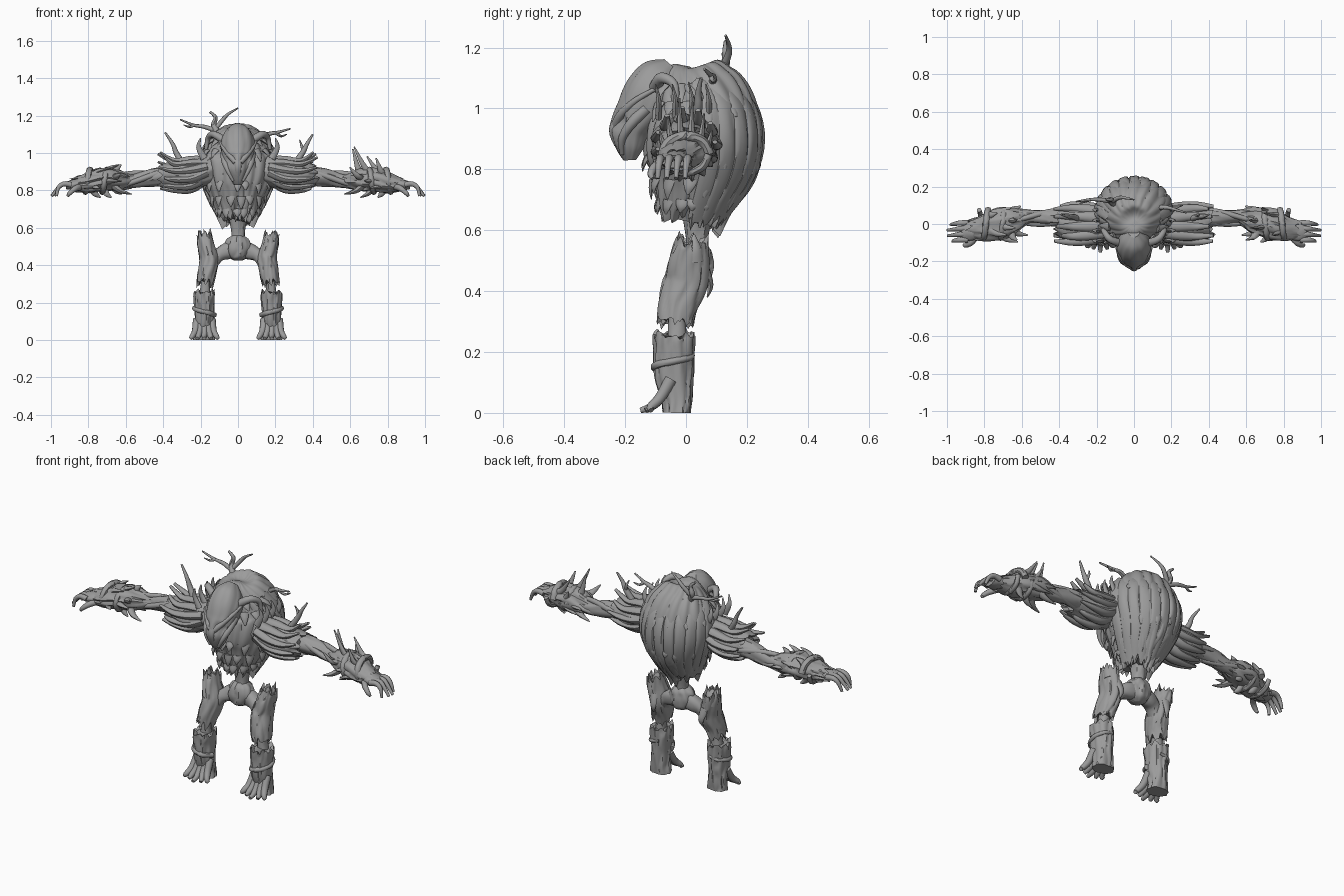
import bpy
import bmesh
import random
from math import sin, cos, pi, radians
from mathutils import Vector, noise

random.seed(4)
if "Cube" in bpy.data.objects:
    bpy.data.objects.remove(bpy.data.objects["Cube"])

bark_grey = bpy.data.materials.new("bark_grey")
bark_grey.use_nodes = True
grey = (.33, .33, .33, 1)
bark_grey.diffuse_color = grey
bark_grey.node_tree.nodes["Principled BSDF"].inputs["Base Color"].default_value = grey


def sample(rings, t):
    """Smooth interpolation of (x, y, z, width, depth) rings."""
    last = len(rings) - 1
    f = t * last
    i = min(int(f), last - 1)
    f -= i
    a, b, c, d = (Vector(rings[min(max(i + k, 0), last)]) for k in (-1, 0, 1, 2))
    return b + (c - a) * (f / 2) + (a * 2 - b * 5 + c * 4 - d) * (f * f / 2) \
        + (b * 3 - a - c * 3 + d) * (f * f * f / 2)


def loft(bm, rings, n=12, steps=4, ref=None, bark=0, ridges=6, jag=(0, 0)):
    """Skin elliptical rings; bark adds ridges, jag tears the two ends."""
    count = (len(rings) - 1) * steps
    keys = [sample(rings, j / count) for j in range(count + 1)]
    mids = [Vector(k[:3]) for k in keys]
    span = (mids[-1] - mids[0]).normalized()
    if ref is None:
        ref = Vector((0, 1, 0)) if abs(span.x) > .75 else Vector((1, 0, 0))
    loops = []
    for j, key in enumerate(keys):
        axis = (mids[min(j + 1, count)] - mids[max(j - 1, 0)]).normalized()
        u = (ref - axis * ref.dot(axis)).normalized()
        v = axis.cross(u)
        t = j / count
        tear = jag[1] * max(0, t * 3 - 2) - jag[0] * max(0, 1 - t * 3)
        loop = []
        for k in range(n):
            a = 2 * pi * k / n
            spot = Vector((cos(a) * 2, sin(a) * 2, t * 3)) + mids[0] * 5
            wobble = noise.noise(spot)
            size = 1 + bark * (abs(sin(ridges * a / 2 + wobble * 2)) - .6 + wobble * .6)
            tooth = abs((k * ridges / n) % 1 * 2 - 1) - .4 + noise.noise(spot * 2)
            loop.append(mids[j] + u * cos(a) * max(key[3], .002) * size
                        + v * sin(a) * max(key[4], .002) * size + axis * tear * tooth)
        loops.append(loop)
    # Torn ends turn inward so the rim has thickness
    for end, way in ((0, 1), (-1, -1)):
        if jag[end]:
            mid, inner = mids[end], mids[way * 2 if way > 0 else -3]
            rim = [p.lerp(mid, .25) + (inner - mid) * .6 for p in loops[end]]
            loops.insert(0 if end == 0 else len(loops), rim)
    verts = [[bm.verts.new(p) for p in loop] for loop in loops]
    for low, high in zip(verts, verts[1:]):
        for k in range(n):
            m = (k + 1) % n
            bm.faces.new((low[k], low[m], high[m], high[k]))
    bm.faces.new(verts[0])
    bm.faces.new(verts[-1])


def taper(points, wide, thick=None, end=.15):
    """Rings along a path that shrink toward its tip."""
    last = len(points) - 1
    out = []
    for i, p in enumerate(points):
        s = 1 - (1 - end) * (i / last) ** 1.4
        out.append((*p, wide * s, (thick or wide) * s))
    return out


def flip(rows, side):
    return [(r[0] * side, *r[1:]) for r in rows]


def finish(bm, name):
    for v in bm.verts:
        v.co.z = max(v.co.z, 0)
    bmesh.ops.recalc_face_normals(bm, faces=bm.faces)
    mesh = bpy.data.meshes.new(name)
    bm.to_mesh(mesh)
    bm.free()
    mesh.materials.append(bark_grey)
    ob = bpy.data.objects.new(name, mesh)
    bpy.context.collection.objects.link(ob)
    bpy.ops.object.select_all(action='DESELECT')
    ob.select_set(True)
    bpy.context.view_layer.objects.active = ob
    bpy.ops.object.shade_smooth_by_angle(angle=radians(45))
    return ob


# Torso shell with a ragged hem
trunk = [(0, .02, .64, .085, .10), (0, .03, .70, .125, .13), (0, .05, .80, .17, .18),
         (0, .055, .90, .2, .19), (0, .05, 1.0, .19, .175), (0, .02, 1.08, .14, .14),
         (0, 0, 1.125, .08, .09), (0, 0, 1.14, .01, .01)]
bm = bmesh.new()
loft(bm, trunk, n=112, steps=7, bark=.07, ridges=18, jag=(.05, 0))
finish(bm, "torso")


def on_trunk(t, a, out=0):
    s = sample(trunk, t)
    return (s[0] + (s[3] + out) * cos(a), s[1] + (s[4] + out) * sin(a), s[2])


def tangent(a):
    return Vector((-sin(a), cos(a), 0))


# Long bark strips down the back
bm = bmesh.new()
for k in range(11):
    a = pi * (k + .5) / 11
    low = random.uniform(.0, .12)
    path = [on_trunk(t, a) for t in (.72, .58, .42, .25, low)]
    loft(bm, [(*p, .03, .014) for p in path], n=16, ref=tangent(a), bark=.2, ridges=4, jag=(.02, .04))
finish(bm, "back_bark_strips")

# Pointed scales on chest, flanks and upper back
bm = bmesh.new()
for row, t in enumerate((.14, .24, .35, .6, .7)):
    for k in range(15):
        a = 2 * pi * (k + row % 2 / 2) / 15 + random.uniform(-.1, .1)
        drop = random.uniform(.06, .1)
        path = [on_trunk(t, a, -.01), on_trunk(t - drop / 2, a, .006), on_trunk(max(t - drop, 0), a, .014)]
        loft(bm, taper(path, .025, .01), n=8, ref=tangent(a))
finish(bm, "bark_scales")

# Head: a long mask narrowing to the chin, with sunken eyes
bm = bmesh.new()
loft(bm, [(0, -.185, .83, .02, .02), (0, -.185, .87, .045, .045), (0, -.18, .93, .065, .07),
          (0, -.145, .99, .085, .085), (0, -.11, 1.05, .09, .09), (0, -.07, 1.1, .07, .08),
          (0, -.04, 1.135, .03, .04)], n=48, steps=6, bark=.06, ridges=10)
for v in bm.verts:
    for side in (-1, 1):
        gap = (v.co - Vector((side * .042, -.225, .96))).length
        v.co.y += .03 * max(0, 1 - gap / .04)
finish(bm, "head")

bm = bmesh.new()
loft(bm, taper([(0, -.1, 1.12), (0, -.17, 1.06), (0, -.215, .99), (0, -.24, .93), (0, -.225, .88)],
               .026, .018, .6), n=12)
for side in (-1, 1):
    brow = [(.012, -.23, .95), (.045, -.21, .985), (.08, -.16, 1.03), (.1, -.09, 1.07)]
    cheek = [(.075, -.13, 1.0), (.07, -.18, .95), (.05, -.21, .9), (.025, -.21, .85)]
    horn = [(.08, -.1, 1.07), (.13, -.08, 1.1), (.16, -.04, 1.08), (.17, -.03, 1.02)]
    for path, size in ((brow, .016), (cheek, .02), (horn, .022)):
        loft(bm, taper(flip(path, side), size, end=.4), n=10)
finish(bm, "face_ridges")

# Twigs growing from the back and shoulders
twigs = [
    ([(-.08, .1, 1.05), (-.11, .11, 1.11), (-.13, .13, 1.15), (-.12, .13, 1.19), (-.15, .13, 1.22)], .02),
    ([(-.12, .12, 1.13), (-.08, .14, 1.18), (-.05, .14, 1.21), (0, .13, 1.24)], .013),
    ([(-.12, .12, 1.12), (-.18, .13, 1.14), (-.24, .13, 1.15), (-.31, .12, 1.18)], .013),
    ([(-.23, .13, 1.15), (-.26, .12, 1.14), (-.29, .11, 1.15)], .008),
    ([(.1, .08, 1.06), (.16, .09, 1.1), (.21, .08, 1.11), (.28, .06, 1.13)], .014),
    ([(.2, .08, 1.11), (.23, .09, 1.09), (.26, .1, 1.1)], .009),
    ([(-.3, .03, .95), (-.33, .04, 1.0), (-.35, .04, 1.05), (-.39, .05, 1.11)], .017),
    ([(.31, .03, .95), (.35, .04, 1.01), (.37, .04, 1.05), (.4, .05, 1.1)], .017),
    ([(.35, .04, 1.01), (.34, .05, 1.04), (.33, .04, 1.07)], .01)]
bm = bmesh.new()
for path, size in twigs:
    loft(bm, taper(path, size, end=.3), n=8)
finish(bm, "twigs")

for side, label in ((-1, "right"), (1, "left")):
    # Shoulder: a core wrapped in fat overlapping leaves
    bm = bmesh.new()
    loft(bm, flip([(.14, .01, .92, .09, .08), (.22, 0, .89, .1, .08), (.32, 0, .88, .1, .08),
                   (.41, .01, .88, .07, .06)], side), n=32, bark=.12, ridges=9, jag=(0, .03))
    for k in range(11):
        a = 2 * pi * k / 11
        c, s = cos(a), sin(a)
        reach = random.uniform(.39, .43)
        path = [(.17, c * .07, .91 + s * .05), (.25, c * .09, .885 + s * .08),
                (.34, c * .1, .88 + s * .08), (reach, c * .095, .89 + s * .08 + max(s, 0) * .035)]
        loft(bm, taper(flip(path, side), .034, .026, .25), n=10)
    for k in range(4):
        y = -.09 + k * .055
        loft(bm, taper(flip([(.18, y, .97), (.21, y, 1.03), (.2, y - .01, 1.08)], side), .02, .012), n=8)
    finish(bm, label + "_shoulder")

    # Arm of twisted roots
    bm = bmesh.new()
    loft(bm, flip([(.36, .03, .88, .05, .05), (.46, .035, .87, .042, .045), (.56, .04, .85, .036, .036),
                   (.66, .03, .85, .045, .04)], side), n=24, bark=.15, ridges=5)
    for k in range(3):
        path = []
        for i in range(6):
            a = 2 * pi * k / 3 + i * .45
            path.append((.38 + i * .055, .035 + cos(a) * .035, .875 - i * .005 + sin(a) * .033))
        loft(bm, taper(flip(path, side), .017, end=.7), n=8)
    finish(bm, label + "_arm")

    # Forearm cuff with thorny shards
    bm = bmesh.new()
    loft(bm, flip([(.58, .035, .85, .035, .035), (.65, .02, .855, .07, .055), (.73, .0, .855, .08, .06),
                   (.8, -.02, .84, .07, .055), (.87, -.03, .83, .05, .035)], side),
         n=36, bark=.18, ridges=8, jag=(.03, .03))
    for k in range(14):
        a = 2 * pi * k / 14
        c, s = cos(a), sin(a)
        base = .66 + k % 3 * .06
        lean = random.uniform(-.1, -.03)
        rise = random.uniform(.1, .14) if side > 0 and s > .2 else .035
        path = [(base, .01 + c * .055, .85 + s * .04), (base + lean * .4, c * .08, .85 + s * .07),
                (base + lean, c * .095, .85 + s * (.055 + rise))]
        loft(bm, taper(flip(path, side), .024, .018), n=8)
    for x in (.69, .78):
        band = []
        for i in range(9):
            a = pi * i / 4
            band.append((x + i * .006, cos(a) * .075, .85 + sin(a) * .06))
        loft(bm, taper(flip(band, side), .018, end=.7), n=8)
    finish(bm, label + "_forearm_cuff")

    # Hand with hooked fingers
    bm = bmesh.new()
    loft(bm, flip([(.83, -.03, .835, .045, .03), (.88, -.04, .83, .05, .028), (.92, -.04, .825, .04, .02)],
                  side), n=20, bark=.1, ridges=5)
    for k in range(4):
        y = -.085 + k * .03
        tip = (.97, .995, .998, .98)[k]
        path = [(.89, y, .83), (.93, y, .835), (.96, y - .004, .815), (tip, y - .008, .77)]
        loft(bm, taper(flip(path, side), .016, end=.45), n=10)
    loft(bm, taper(flip([(.84, -.06, .82), (.87, -.1, .81), (.9, -.115, .785), (.91, -.11, .77)], side),
                   .018, end=.4), n=10)
    finish(bm, label + "_hand")

    # Thigh: hollow trunk piece, torn at both ends
    bm = bmesh.new()
    loft(bm, flip([(.18, .02, .56, .04, .05), (.17, .01, .5, .045, .065), (.155, 0, .43, .05, .07),
                   (.165, -.025, .36, .05, .065), (.175, -.035, .305, .045, .06)], side),
         n=48, steps=5, bark=.12, ridges=8, jag=(.04, .03))
    loft(bm, taper(flip([(.195, .03, .5), (.205, .03, .54), (.2, .025, .585)], side), .022, .03), n=8)
    loft(bm, taper(flip([(.16, .06, .48), (.15, .08, .42), (.155, .07, .38)], side), .025, .015), n=8)
    finish(bm, label + "_thigh")

    # Hip root and knee
    bm = bmesh.new()
    loft(bm, flip([(.0, .03, .49, .04, .045), (.06, .03, .475, .04, .045), (.11, .015, .45, .04, .035),
                   (.15, 0, .4, .04, .04)], side), n=16, bark=.12, ridges=4)
    loft(bm, flip([(.165, -.03, .36, .03, .03), (.175, -.03, .28, .027, .03), (.18, -.03, .2, .035, .035)],
                  side), n=16, bark=.15, ridges=4)
    finish(bm, label + "_leg_roots")

    # Shin stump, bark knots and toes
    bm = bmesh.new()
    loft(bm, flip([(.18, -.03, 0, .058, .045), (.18, -.03, .05, .05, .05), (.18, -.04, .12, .05, .062),
                   (.18, -.04, .2, .054, .066), (.18, -.04, .255, .056, .068)], side),
         n=48, steps=5, bark=.13, ridges=9, jag=(0, .025))
    wrap = [(.18 + cos(a) * .055, -.04 + sin(a) * .065, .17 + a * .012) for a in (-3, -2, -1, 0, 1, 2)]
    loft(bm, taper(flip(wrap, side), .014, end=.6), n=8)
    for k in range(5):
        spread = (k - 2) / 2
        x = .18 + spread * .04
        path = [(x, -.05, .11), (x + spread * .008, -.085, .05), (x + spread * .025, -.115, .02),
                (x + spread * .035, -.15 + abs(spread) * .035, .008)]
        loft(bm, taper(flip(path, side), .021, end=.45), n=10)
    finish(bm, label + "_shin_and_foot")

# Spine and pelvis knot
bm = bmesh.new()
loft(bm, [(0, .03, .5, .04, .04), (0, .035, .57, .036, .034), (0, .04, .68, .055, .055)],
     n=28, bark=.15, ridges=6)
loft(bm, [(0, .03, .425, .02, .02), (0, .03, .445, .05, .05), (0, .03, .49, .07, .06),
          (0, .03, .535, .06, .05), (0, .03, .56, .03, .03)], n=40, steps=5, bark=.16, ridges=7)
finish(bm, "spine_and_pelvis")
